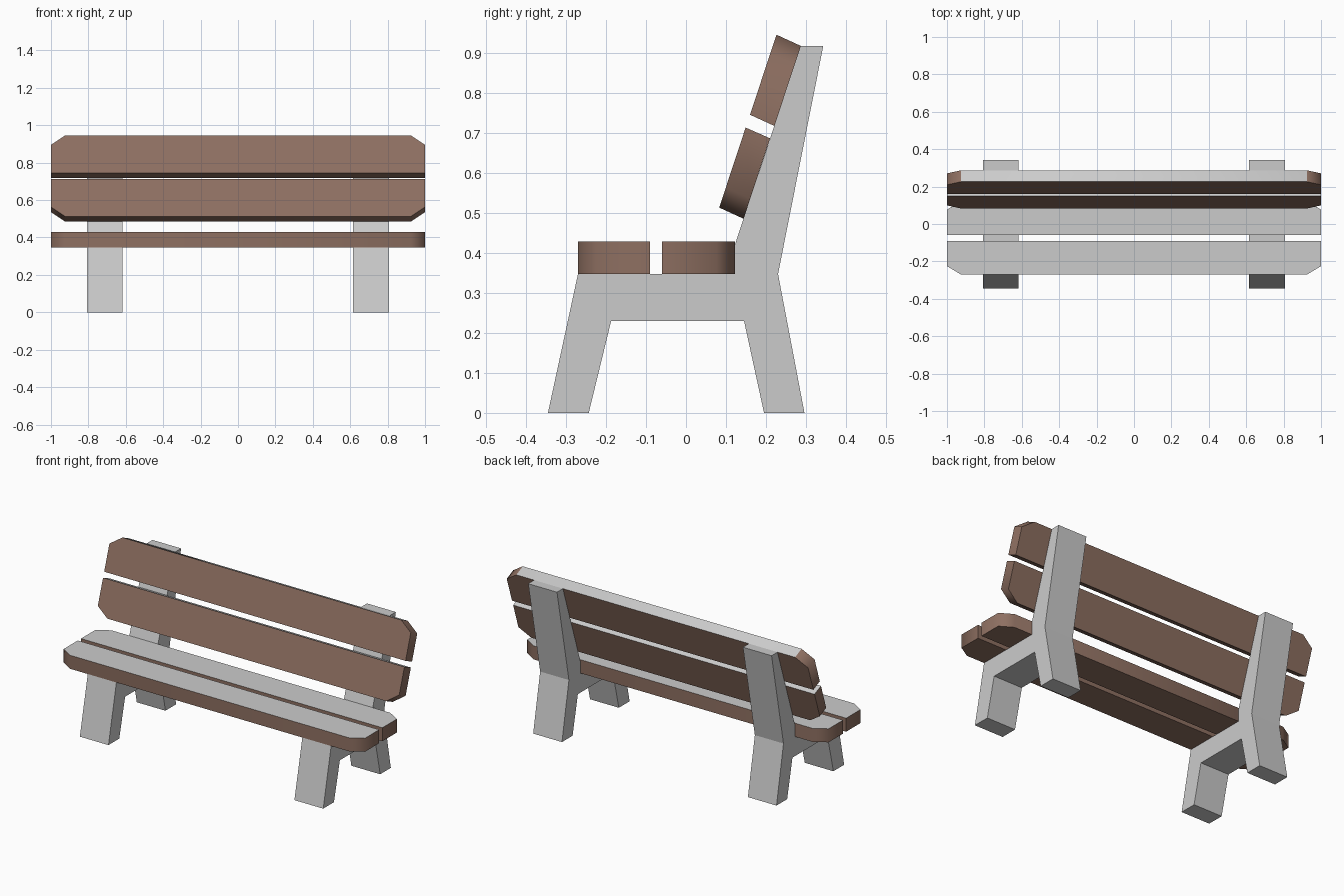
import bpy, bmesh, math
from mathutils import Vector

if "Cube" in bpy.data.objects:
    bpy.data.objects.remove(bpy.data.objects["Cube"])

wood = bpy.data.materials.new("brown_wood")
wood.diffuse_color = (0.27, 0.16, 0.12, 1)
wood.use_nodes = True
wood.node_tree.nodes["Principled BSDF"].inputs["Base Color"].default_value = wood.diffuse_color


def solid(name, ring_a, ring_b):
    """Closed solid between two matching outlines."""
    bm = bmesh.new()
    a = [bm.verts.new(p) for p in ring_a]
    b = [bm.verts.new(p) for p in ring_b]
    bm.faces.new(a)
    bm.faces.new(b[::-1])
    for i in range(len(a)):
        j = (i + 1) % len(a)
        bm.faces.new((a[i], b[i], b[j], a[j]))
    bmesh.ops.recalc_face_normals(bm, faces=bm.faces)
    mesh = bpy.data.meshes.new(name)
    bm.to_mesh(mesh)
    bm.free()
    obj = bpy.data.objects.new(name, mesh)
    bpy.context.collection.objects.link(obj)
    return obj


# Side frames: legs, seat rail and leaning back post in one profile
profile = [(-0.345, 0), (-0.243, 0), (-0.187, 0.23), (0.145, 0.23),
           (0.195, 0), (0.296, 0), (0.23, 0.347), (0.343, 0.917),
           (0.287, 0.917), (0.098, 0.347), (-0.27, 0.347)]
for name, x0, x1 in (("left_frame", -0.808, -0.618), ("right_frame", 0.616, 0.807)):
    solid(name, [(x0, y, z) for y, z in profile], [(x1, y, z) for y, z in profile])


# Planks: each has one long edge with clipped corners
def plank(name, inner_a, outer_a, inner_b, outer_b):
    def ring(inner, outer):
        i, o = Vector(inner), Vector(outer)
        c = i.lerp(o, 0.75)
        pts = [(-1, i), (1, i), (1, c), (0.925, o), (-0.925, o), (-1, c)]
        return [(x, p.x, p.y) for x, p in pts]
    obj = solid(name, ring(inner_a, outer_a), ring(inner_b, outer_b))
    # Upward faces are grey (empty slot), the rest is wood
    obj.data.materials.append(wood)
    obj.data.materials.append(None)
    for f in obj.data.polygons:
        f.material_index = 1 if f.normal.z > 0.8 else 0
    bpy.ops.object.select_all(action='DESELECT')
    obj.select_set(True)
    bpy.context.view_layer.objects.active = obj
    bpy.ops.object.shade_smooth_by_angle(angle=math.radians(65))


plank("seat_front_plank", (-0.09, 0.347), (-0.27, 0.347), (-0.09, 0.428), (-0.27, 0.428))
plank("seat_rear_plank", (-0.06, 0.347), (0.122, 0.347), (-0.06, 0.428), (0.122, 0.428))
plank("back_lower_plank", (0.149, 0.713), (0.083, 0.513), (0.21, 0.686), (0.144, 0.485))
plank("back_upper_plank", (0.16, 0.745), (0.226, 0.945), (0.221, 0.717), (0.287, 0.917))
